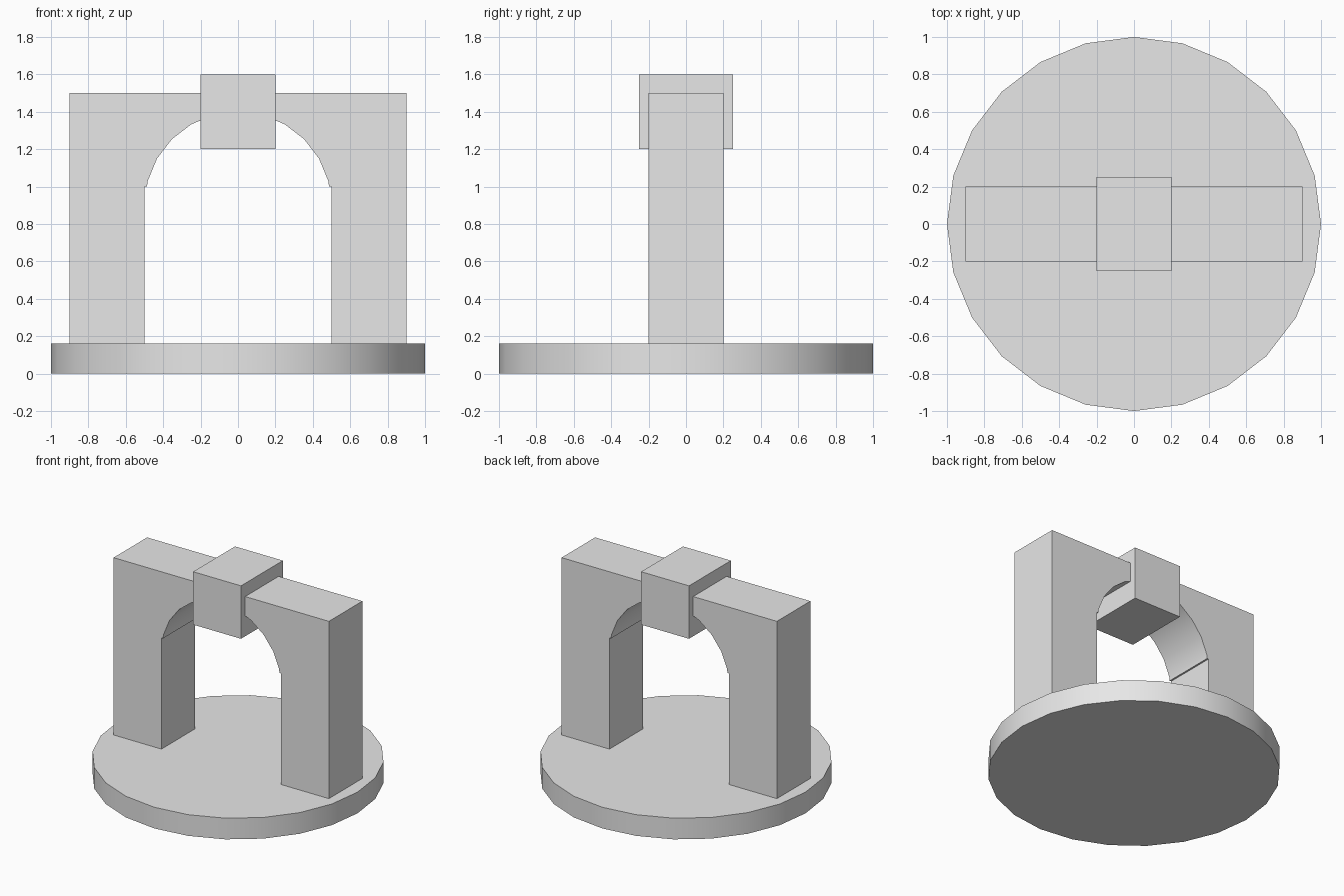
import bpy
import math

cube = bpy.data.objects.get("Cube")
if cube:
    bpy.data.objects.remove(cube, do_unlink=True)

# One plain stone colour
COLOUR = (0.8, 0.8, 0.8, 1)
stone = bpy.data.materials.new("light grey stone")
stone.use_nodes = True
stone.diffuse_color = COLOUR
stone.node_tree.nodes["Principled BSDF"].inputs["Base Color"].default_value = COLOUR


def finish(name):
    obj = bpy.context.object
    obj.name = name
    obj.data.materials.append(stone)
    return obj


def box(name, x, y, z):
    """Box from (min, max) ranges along each axis."""
    spans = (x, y, z)
    bpy.ops.mesh.primitive_cube_add(size=1, location=[(a + b) / 2 for a, b in spans])
    obj = finish(name)
    obj.scale = [b - a for a, b in spans]
    bpy.ops.object.transform_apply(location=False, rotation=False, scale=True)
    return obj


# Round base
bpy.ops.mesh.primitive_cylinder_add(vertices=24, radius=1, depth=0.16, location=(0, 0, 0.08))
finish("base")
bpy.ops.object.shade_smooth_by_angle(angle=math.radians(30))

# Pillars
box("left_pillar", (0.5, 0.9), (-0.2, 0.2), (0.16, 1))
box("right_pillar", (-0.9, -0.5), (-0.2, 0.2), (0.16, 1))

# Lintel with a round opening
lintel = box("lintel", (-0.9, 0.9), (-0.2, 0.2), (1, 1.5))
bpy.ops.mesh.primitive_cylinder_add(vertices=24, radius=0.5, depth=1,
                                    location=(0, 0, 0.9), rotation=(math.pi / 2, 0, 0))
cutter = finish("arch_cutter")
bpy.context.view_layer.objects.active = lintel
cut = lintel.modifiers.new("arch opening", 'BOOLEAN')
cut.operation = 'DIFFERENCE'
cut.solver = 'EXACT'
cut.object = cutter
bpy.ops.object.modifier_apply(modifier=cut.name)
bpy.data.objects.remove(cutter, do_unlink=True)
bpy.ops.object.select_all(action='DESELECT')
lintel.select_set(True)
bpy.ops.object.shade_smooth_by_angle(angle=math.radians(30))

# Keystone
box("keystone", (-0.2, 0.2), (-0.25, 0.25), (1.2, 1.6))
